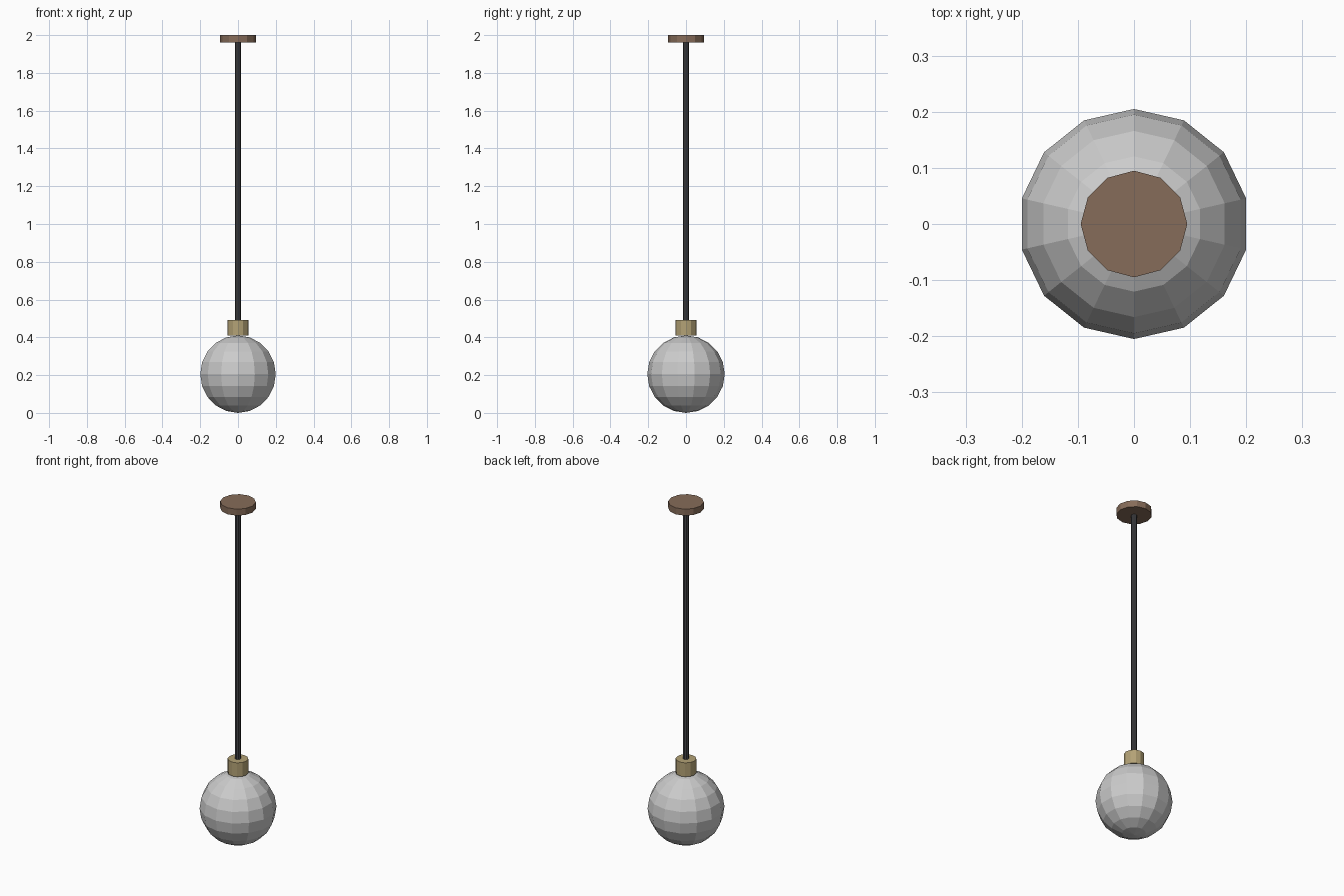
import bpy, bmesh
from mathutils import Matrix

if "Cube" in bpy.data.objects:
    bpy.data.objects.remove(bpy.data.objects["Cube"])


def finish(name, bm, color=None):
    mesh = bpy.data.meshes.new(name)
    bm.to_mesh(mesh)
    bm.free()
    obj = bpy.data.objects.new(name, mesh)
    bpy.context.collection.objects.link(obj)
    if color:
        mat = bpy.data.materials.new(name + "_material")
        mat.diffuse_color = (*color, 1)
        mat.use_nodes = True
        mat.node_tree.nodes["Principled BSDF"].inputs["Base Color"].default_value = mat.diffuse_color
        mesh.materials.append(mat)
    return obj


def cylinder(name, radius, z0, z1, sides, color):
    bm = bmesh.new()
    bmesh.ops.create_cone(bm, cap_ends=True, segments=sides,
                          radius1=radius, radius2=radius, depth=z1 - z0,
                          matrix=Matrix.Translation((0, 0, (z0 + z1) / 2)))
    return finish(name, bm, color)


# Faceted globe shade
bm = bmesh.new()
bmesh.ops.create_uvsphere(bm, u_segments=14, v_segments=10, radius=0.205,
                          matrix=Matrix.Translation((0, 0, 0.205)))
finish("globe_shade", bm)

# Brass lamp holder, hanging rod and ceiling plate
cylinder("lamp_holder", 0.055, 0.41, 0.492, 12, (0.45, 0.36, 0.18))
cylinder("hanging_rod", 0.015, 0.492, 1.962, 8, (0.06, 0.06, 0.065))
cylinder("ceiling_plate", 0.095, 1.962, 2.0, 12, (0.24, 0.15, 0.10))
